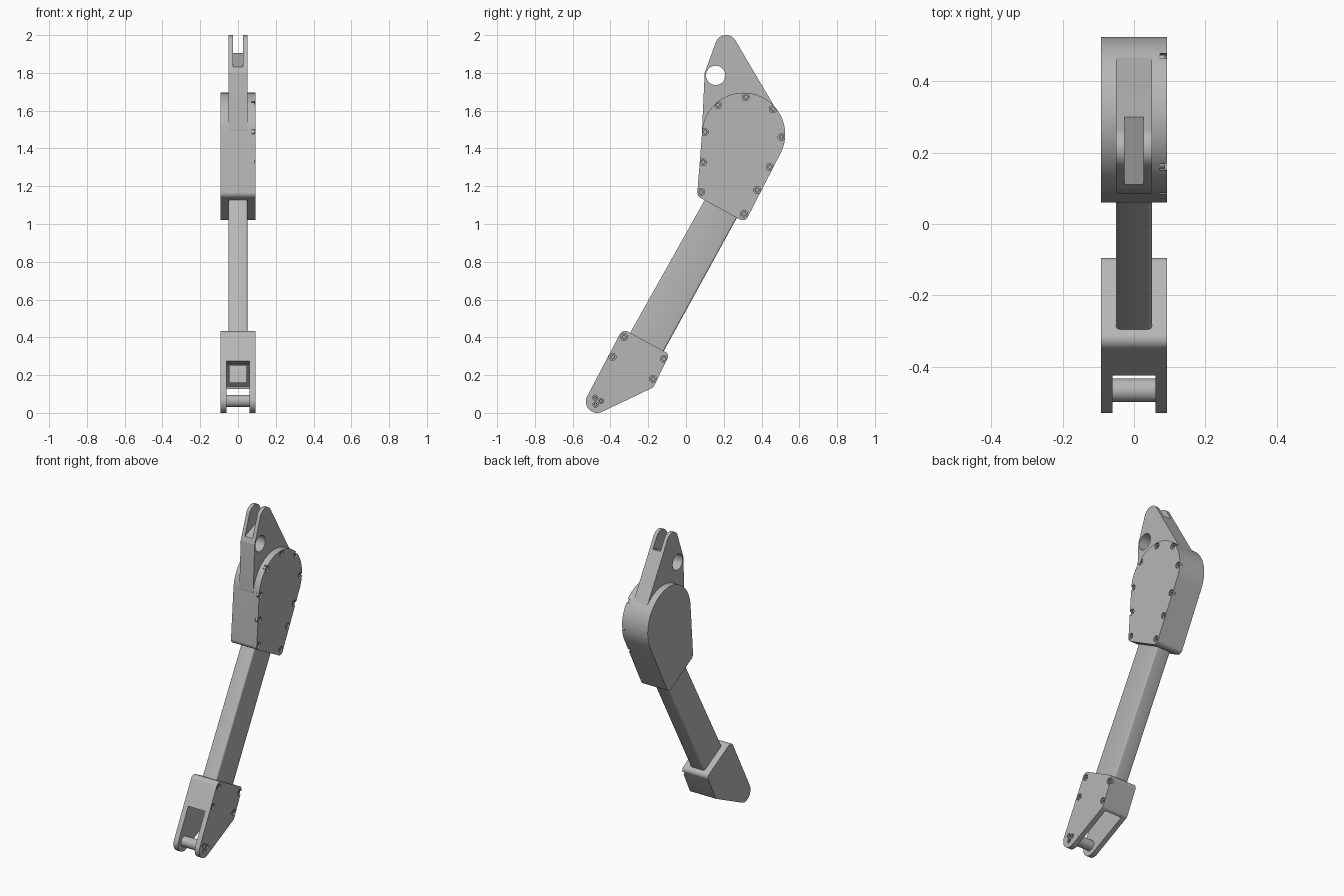
import bpy
import bmesh
from math import cos, sin, tau
from mathutils import Vector
from mathutils.geometry import convex_hull_2d

if "Cube" in bpy.data.objects:
    bpy.data.objects.remove(bpy.data.objects["Cube"], do_unlink=True)

HALF = 0.0925   # half width of the housing and the bracket

metal = bpy.data.materials.new("plain_grey")
metal.use_nodes = True
grey = (0.47, 0.47, 0.47, 1)
metal.diffuse_color = grey
for node in metal.node_tree.nodes:
    if node.type == "BSDF_PRINCIPLED":
        node.inputs["Base Color"].default_value = grey


def outline(circles, steps=64):
    """Convex outline wrapped around circles (y, z, radius)."""
    pts = []
    for y, z, r in circles:
        n = steps if r > 0 else 1
        pts += [Vector((y + r * cos(tau * i / n), z + r * sin(tau * i / n)))
                for i in range(n)]
    return [pts[i] for i in convex_hull_2d(pts)]


def finish(name, bm):
    bmesh.ops.recalc_face_normals(bm, faces=bm.faces)
    mesh = bpy.data.meshes.new(name)
    bm.to_mesh(mesh)
    bm.free()
    mesh.materials.append(metal)
    obj = bpy.data.objects.new(name, mesh)
    bpy.context.collection.objects.link(obj)
    return obj


def prism(name, circles, x0, x1, steps=64, bevel=0):
    """Side outline extruded across x."""
    bm = bmesh.new()
    face = bm.faces.new([bm.verts.new((x0, p.x, p.y)) for p in outline(circles, steps)])
    grown = bmesh.ops.extrude_face_region(bm, geom=[face])["geom"]
    moved = [v for v in grown if isinstance(v, bmesh.types.BMVert)]
    bmesh.ops.translate(bm, verts=moved, vec=(x1 - x0, 0, 0))
    if bevel:
        edges = [e for e in bm.edges
                 if abs(e.verts[0].co.x - e.verts[1].co.x) < 1e-5 and e.calc_length() > 0.4]
        bmesh.ops.bevel(bm, geom=edges, offset=bevel, segments=4,
                        affect="EDGES", profile=0.5)
    return finish(name, bm)


def cut(obj, cutter):
    cutter.hide_render = True
    mod = obj.modifiers.new("cut", "BOOLEAN")
    mod.operation = "DIFFERENCE"
    mod.solver = "EXACT"
    mod.object = cutter
    bpy.context.view_layer.objects.active = obj
    bpy.ops.object.modifier_apply(modifier=mod.name)
    bpy.data.objects.remove(cutter, do_unlink=True)


def smooth(obj):
    bpy.ops.object.select_all(action="DESELECT")
    obj.select_set(True)
    bpy.context.view_layer.objects.active = obj
    bpy.ops.object.shade_smooth_by_angle(angle=0.5)


def add_screws(obj, label, spots, r):
    """Counterbored socket screws on the +x side."""
    for i, (y, z) in enumerate(spots):
        cut(obj, prism("bore", [(y, z, r)], HALF - 0.02, HALF + 0.02, 24))
        head = prism(f"{label}_{i + 1}", [(y, z, r * 0.72)], HALF - 0.022, HALF - 0.005, 24)
        cut(head, prism("socket", [(y, z, r * 0.38)], HALF - 0.014, HALF + 0.02, 6))
        smooth(head)


# Upper housing
housing = prism("upper_housing",
                [(.305, 1.475, .22), (.09, 1.165, .03), (.30, 1.05, .03)], -HALF, HALF, 96)
add_screws(housing, "housing_screw",
           [(.317, 1.672), (.17, 1.63), (.10, 1.487), (.09, 1.328), (.08, 1.17),
            (.307, 1.053), (.376, 1.18), (.444, 1.302), (.506, 1.46), (.46, 1.608)], .019)

# Top fin with cross hole and fork slot
fin = prism("top_fin",
            [(.212, 1.942, .058), (.105, 1.80, .006), (.09, 1.50, .005), (.305, 1.475, .215)],
            -.05, .05, 96)
cut(fin, prism("hole", [(.157, 1.787, .051)], -.2, .2, 48))
cut(fin, prism("slot", [(0, 1.79, 0), (.32, 1.915, 0), (.6, 2.02, 0),
                        (.5, 2.2, 0), (0, 2.2, 0)], -.027, .027))

# Slanted strut with softened long edges
strut = prism("strut", [(.14, 1.20, 0), (.315, 1.116, 0), (-.126, .312, 0), (-.305, .407, 0)],
              -.05, .05, bevel=.01)

# Lower bracket with forked end
bracket = prism("lower_bracket",
                [(-.47, .06, .06), (-.322, .402, .032), (-.12, .30, .025), (-.188, .15, .02)],
                -HALF, HALF)
cut(bracket, prism("fork_slot",
                   [(-.7, -.1, 0), (-.7, .2, 0), (-.43, .275, 0), (-.32, .26, 0),
                    (-.19, .14, 0), (-.17, 0, 0)], -.06, .06))
cut(bracket, prism("pocket", [(-.4, .25, 0), (-.14, .25, 0), (-.175, .16, 0), (-.4, .16, 0)],
                   -.045, .045))
add_screws(bracket, "bracket_screw",
           [(-.328, .402), (-.388, .297), (-.116, .286), (-.175, .18)], .019)
add_screws(bracket, "pin_screw", [(-.481, .08), (-.45, .063), (-.479, .044)], .014)

# Cross pin between the fork legs
pin = prism("cross_pin", [(-.467, .063, .033)], -.065, .065, 32)

for part in (housing, fin, strut, bracket, pin):
    smooth(part)
